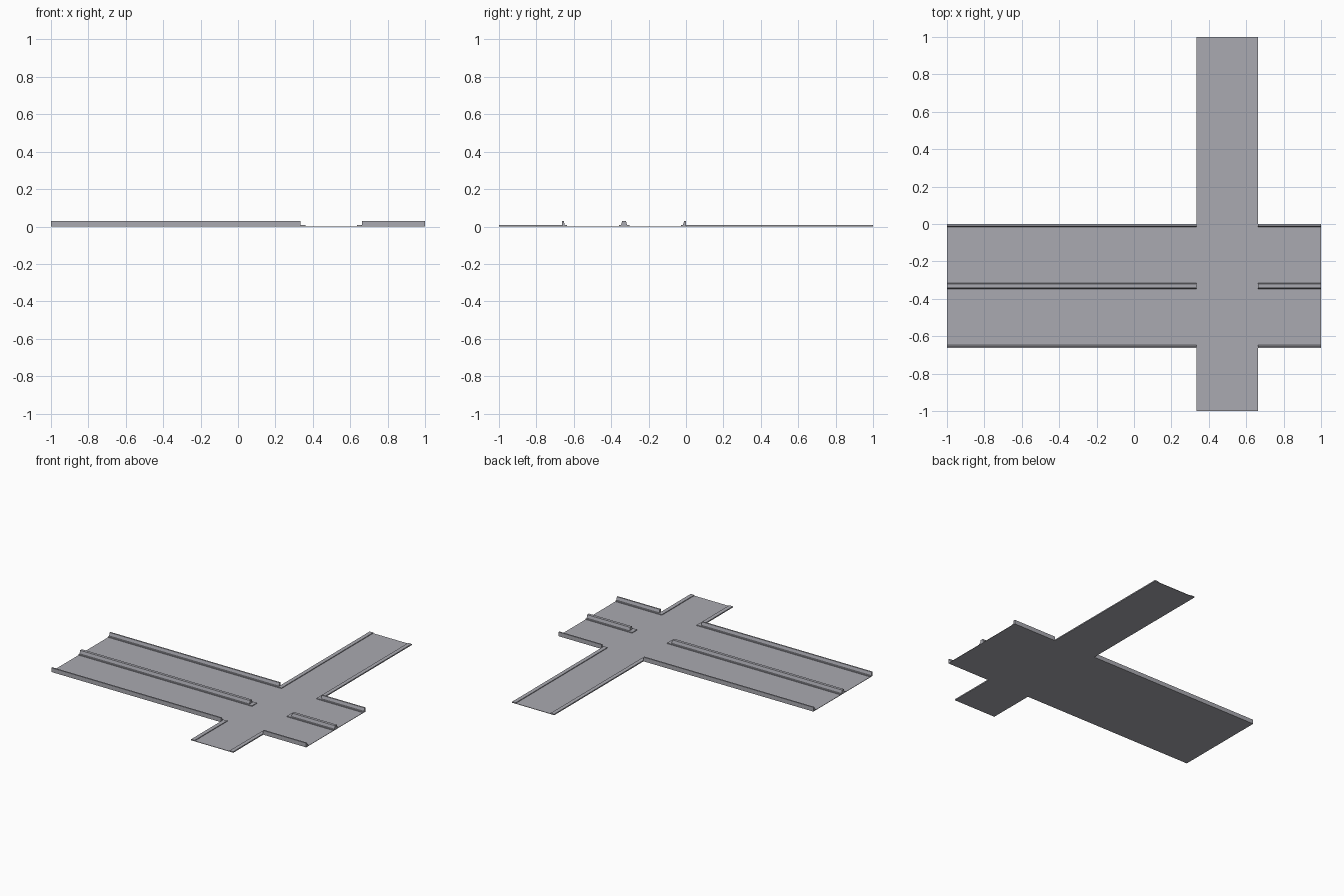
import bpy, bmesh

cube = bpy.data.objects.get("Cube")
if cube:
    bpy.data.objects.remove(cube, do_unlink=True)

# One concrete grey for everything
grey = bpy.data.materials.new("concrete_grey")
grey.use_nodes = True
colour = (0.40, 0.40, 0.44, 1)
grey.diffuse_color = colour
grey.node_tree.nodes["Principled BSDF"].inputs["Base Color"].default_value = colour

ROAD, CURB, TOP = 0.003, 0.008, 0.03       # heights of road, curb, barrier
CW = 0.028                                 # curb width
X0, X1 = 0.333, 0.663                      # side street edges
Y0, Y1 = -0.664, 0.0                       # main road edges
MID = -0.331                               # median centre line


def extrude(name, outline, place, depth):
    """Extrude a flat outline; place maps its two coordinates to 3D."""
    bm = bmesh.new()
    face = bm.faces.new([bm.verts.new(place(a, b)) for a, b in outline])
    moved = bmesh.ops.extrude_face_region(bm, geom=[face])["geom"]
    bmesh.ops.translate(bm, vec=depth, verts=[v for v in moved if isinstance(v, bmesh.types.BMVert)])
    bmesh.ops.recalc_face_normals(bm, faces=bm.faces)
    mesh = bpy.data.meshes.new(name)
    bm.to_mesh(mesh)
    bm.free()
    mesh.materials.append(grey)
    obj = bpy.data.objects.new(name, mesh)
    bpy.context.collection.objects.link(obj)


def slab(name, xa, xb, ya, yb, z0, z1):
    extrude(name, [(xa, ya), (xb, ya), (xb, yb), (xa, yb)],
            lambda x, y: (x, y, z0), (0, 0, z1 - z0))


# Cross-shaped road surface
cross = [(-1, Y0), (X0, Y0), (X0, -1), (X1, -1), (X1, Y0), (1, Y0),
         (1, Y1), (X1, Y1), (X1, 1), (X0, 1), (X0, Y1), (-1, Y1)]
extrude("road_surface", cross, lambda x, y: (x, y, 0), (0, 0, ROAD))

# Barrier cross-sections (y, z) with sloped traffic faces
sections = {
    "front": [(Y0, CURB), (Y0, TOP), (Y0 + 0.010, TOP), (Y0 + 0.016, CURB)],
    "median": [(MID - 0.016, CURB), (MID - 0.010, TOP), (MID + 0.010, TOP), (MID + 0.016, CURB)],
    "back": [(Y1, CURB), (Y1, TOP), (Y1 - 0.010, TOP), (Y1 - 0.016, CURB)],
}
curbs = {"front": (Y0, Y0 + CW), "median": (MID - CW, MID + CW), "back": (Y1 - CW, Y1)}

# Main road curbs and barriers on both sides of the crossing
for side, xa, xb, ca, cb in (("right", -1, X0, -1, X0 + CW), ("left", X1, 1, X1 - CW, 1)):
    for part, outline in sections.items():
        slab(f"{part}_curb_{side}", ca, cb, *curbs[part], ROAD, CURB)
        extrude(f"{part}_barrier_{side}", outline, lambda y, z: (xa, y, z), (xb - xa, 0, 0))

# Side street curbs
for side, xa, xb in (("right", X0, X0 + CW), ("left", X1 - CW, X1)):
    slab(f"front_street_curb_{side}", xa, xb, -1, Y0, ROAD, CURB)
    slab(f"back_street_curb_{side}", xa, xb, Y1, 1, ROAD, CURB)
